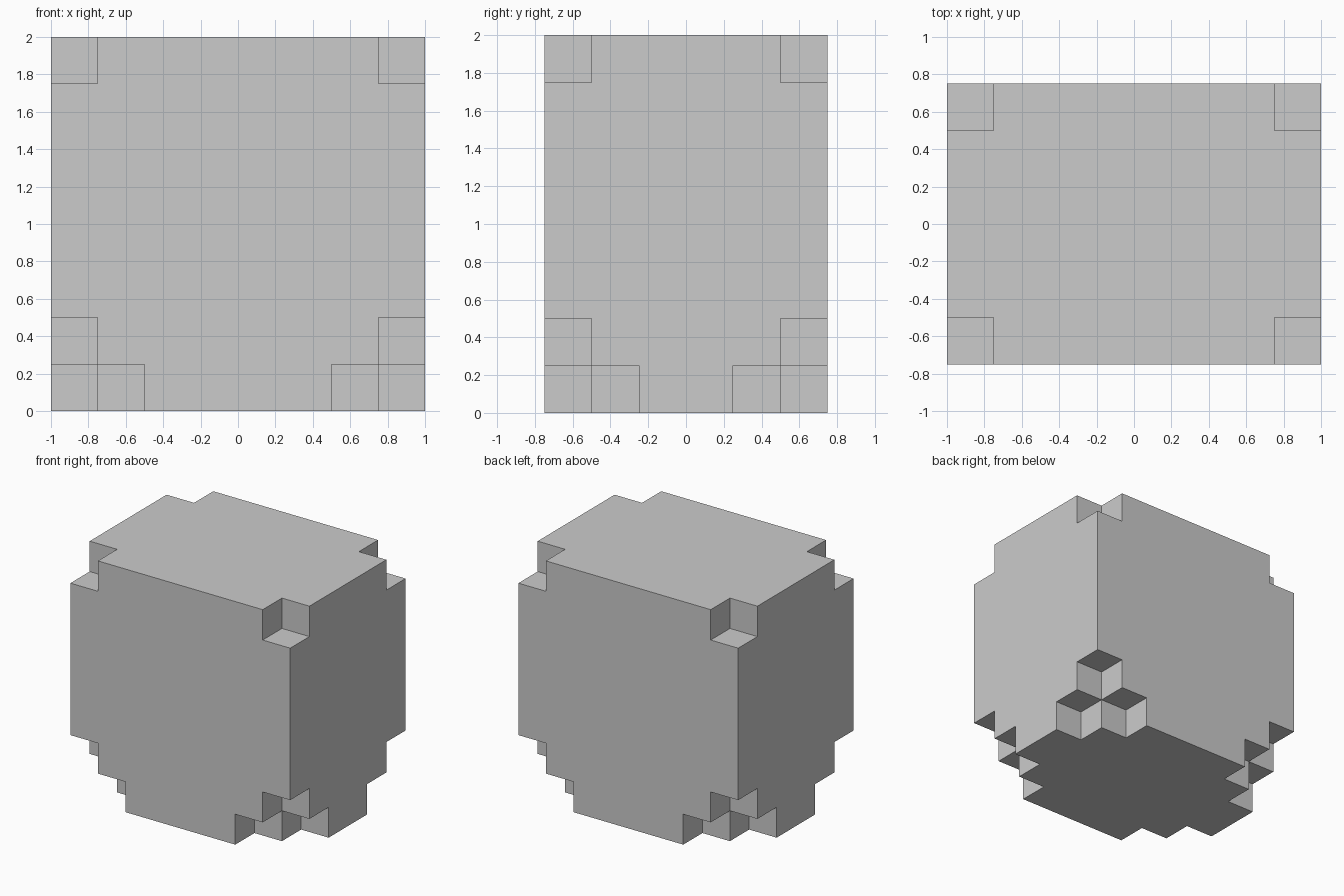
import bpy, bmesh, math
from mathutils import Vector

if "Cube" in bpy.data.objects:
    bpy.data.objects.remove(bpy.data.objects["Cube"])

CELL = 0.25
NX, NY, NZ = 8, 6, 8


def filled(x, y, z):
    """True where the block is solid; corners are notched symmetrically."""
    if not (0 <= x < NX and 0 <= y < NY and 0 <= z < NZ):
        return False
    cx, cy = min(x, NX - 1 - x), min(y, NY - 1 - y)
    # one cell missing at each top corner, a four-cell tripod at each bottom corner
    return cx + cy + (NZ - 1 - z) > 0 and cx + cy + z > 1


# Outer faces of the stepped block
bm = bmesh.new()
for x in range(NX):
    for y in range(NY):
        for z in range(NZ):
            if not filled(x, y, z):
                continue
            centre = Vector((x + 0.5 - NX / 2, y + 0.5 - NY / 2, z + 0.5))
            for axis in range(3):
                for sign in (-1, 1):
                    n = Vector((0, 0, 0))
                    n[axis] = sign
                    if filled(x + int(n.x), y + int(n.y), z + int(n.z)):
                        continue
                    u = Vector((0, 0, 0))
                    u[(axis + 1) % 3] = 1
                    v = n.cross(u)
                    bm.faces.new([bm.verts.new((centre + (n + a * u + b * v) / 2) * CELL)
                                  for a, b in ((-1, -1), (1, -1), (1, 1), (-1, 1))])

# Weld the cells and merge each flat side into one face
bmesh.ops.remove_doubles(bm, verts=bm.verts[:], dist=0.001)
bmesh.ops.dissolve_limit(bm, angle_limit=math.radians(1), verts=bm.verts[:], edges=bm.edges[:])
mesh = bpy.data.meshes.new("notched_block")
bm.to_mesh(mesh)
bm.free()
bpy.context.collection.objects.link(bpy.data.objects.new("notched_block", mesh))
